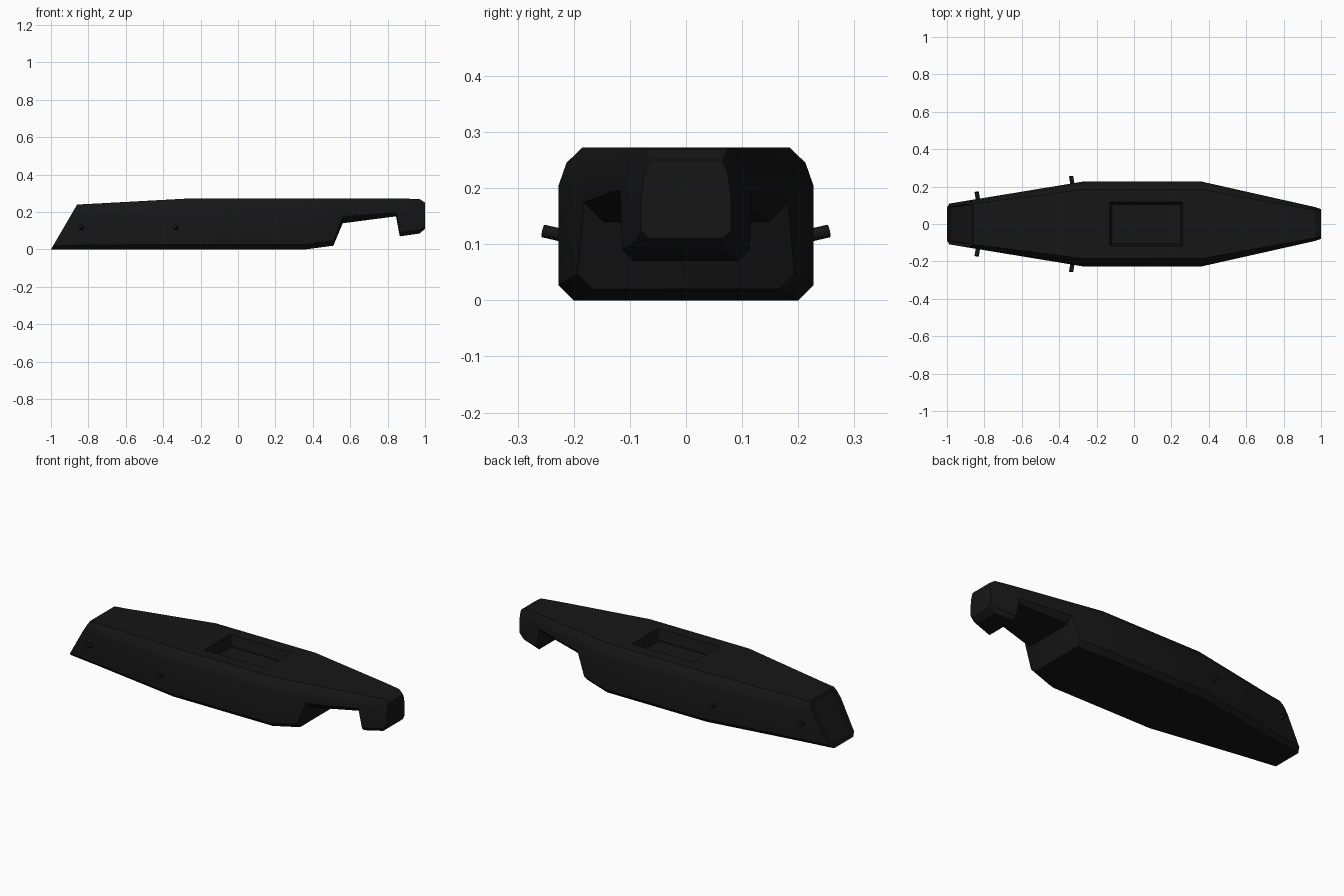
import bpy, bmesh
from mathutils import Vector

if "Cube" in bpy.data.objects:
    bpy.data.objects.remove(bpy.data.objects["Cube"])

mat = bpy.data.materials.new("near_black")
mat.diffuse_color = (0.008, 0.008, 0.008, 1)
mat.use_nodes = True
mat.node_tree.nodes["Principled BSDF"].inputs["Base Color"].default_value = mat.diffuse_color


def make(name, bm):
    bmesh.ops.recalc_face_normals(bm, faces=bm.faces)
    me = bpy.data.meshes.new(name)
    bm.to_mesh(me)
    bm.free()
    ob = bpy.data.objects.new(name, me)
    bpy.context.collection.objects.link(ob)
    me.materials.append(mat)
    return ob


def smooth(ob, angle=0.5):
    bpy.ops.object.select_all(action='DESELECT')
    ob.select_set(True)
    bpy.context.view_layer.objects.active = ob
    bpy.ops.object.shade_smooth_by_angle(angle=angle)


# Plan outline: half width along the length
PLAN = [(-1, .107), (-.27, .227), (.36, .227), (.97, .09), (1, .08)]


def half_width(x):
    for (xa, wa), (xb, wb) in zip(PLAN, PLAN[1:]):
        if x <= xb:
            return wa + (wb - wa) * (x - xa) / (xb - xa)
    return PLAN[-1][1]


# Hull stations: x, bottom z, top z, bottom chamfer
STATIONS = [
    (-1, 0, .24, .02), (-.86, 0, .24, .024), (-.27, 0, .272, .027), (.36, 0, .272, .027),
    (.51, .02, .272, .027), (.56, .14, .272, .035), (.845, .177, .272, .02),
    (.865, .07, .272, .02), (.97, .085, .27, .02), (1, .11, .25, .015)]


def ring(bm, x, zb, zt, cb):
    k = half_width(x) / .227
    half = [(cb, zb), (0, zb + cb), (0, zt - .067), (.014 * k, zt - .027), (.042 * k, zt)]
    pts = []
    for inset, z in half:
        # the windscreen end leans back
        px = -1 + .14 * z / .24 if x == -1 else x
        pts.append((px, half_width(px) - inset, z))
    # the next ring leans less so the cab side stays clear of the screen
    if x == -.86:
        pts = [(-.80, half_width(-.80) - i, z + (.003 if z > .1 else 0)) for i, z in half]
    pts += [(a, -b, c) for a, b, c in reversed(pts)]
    return [bm.verts.new(p) for p in pts]


# Hull with recessed sloping end panel
bm = bmesh.new()
rings = [ring(bm, *s) for s in STATIONS]
n = len(rings[0])
for a, b in zip(rings, rings[1:]):
    for i in range(n):
        j = (i + 1) % n
        bm.faces.new((a[i], a[j], b[j], b[i]))
screen = bm.faces.new(rings[0])
bm.faces.new(rings[-1])
bmesh.ops.recalc_face_normals(bm, faces=bm.faces)
bmesh.ops.inset_region(bm, faces=[screen], thickness=.018, depth=0)
bmesh.ops.inset_region(bm, faces=[screen], thickness=.003, depth=-.012)
hull = make("hull", bm)


# Tapered box used for the deck recess and its floor panel
def tapered_box(name, x0, x1, w, z0, z1, taper):
    bm = bmesh.new()
    bmesh.ops.create_cube(bm, size=1)
    for v in bm.verts:
        t = taper if v.co.z < 0 else 0
        v.co = Vector(((x0 + t) if v.co.x < 0 else (x1 - t),
                       (w - t) * (1 if v.co.y > 0 else -1),
                       z0 if v.co.z < 0 else z1))
    return make(name, bm)


cutter = tapered_box("recess_cutter", -.13, .26, .117, .212, .273, .012)
cutter.hide_render = True
mod = hull.modifiers.new("deck_recess", 'BOOLEAN')
mod.operation = 'DIFFERENCE'
mod.solver = 'EXACT'
mod.object = cutter
bpy.context.view_layer.objects.active = hull
bpy.ops.object.modifier_apply(modifier=mod.name)
bpy.data.objects.remove(cutter)
smooth(hull)

smooth(tapered_box("recess_floor_panel", -.105, .235, .09, .205, .217, 0))

# Side pegs, mirrored left and right
for place, x in (("front", -.835), ("middle", -.33)):
    for side, s in (("left", 1), ("right", -1)):
        d = Vector((-.16, s * .96, .22)).normalized()
        base = Vector((x, s * half_width(x), .115))
        bm = bmesh.new()
        bmesh.ops.create_cone(bm, cap_ends=True, segments=8, radius1=.0115,
                              radius2=.0115, depth=.07)
        bmesh.ops.rotate(bm, verts=bm.verts,
                         matrix=Vector((0, 0, 1)).rotation_difference(d).to_matrix())
        bmesh.ops.translate(bm, verts=bm.verts, vec=base + d * .004)
        smooth(make(f"{place}_{side}_peg", bm), .9)
